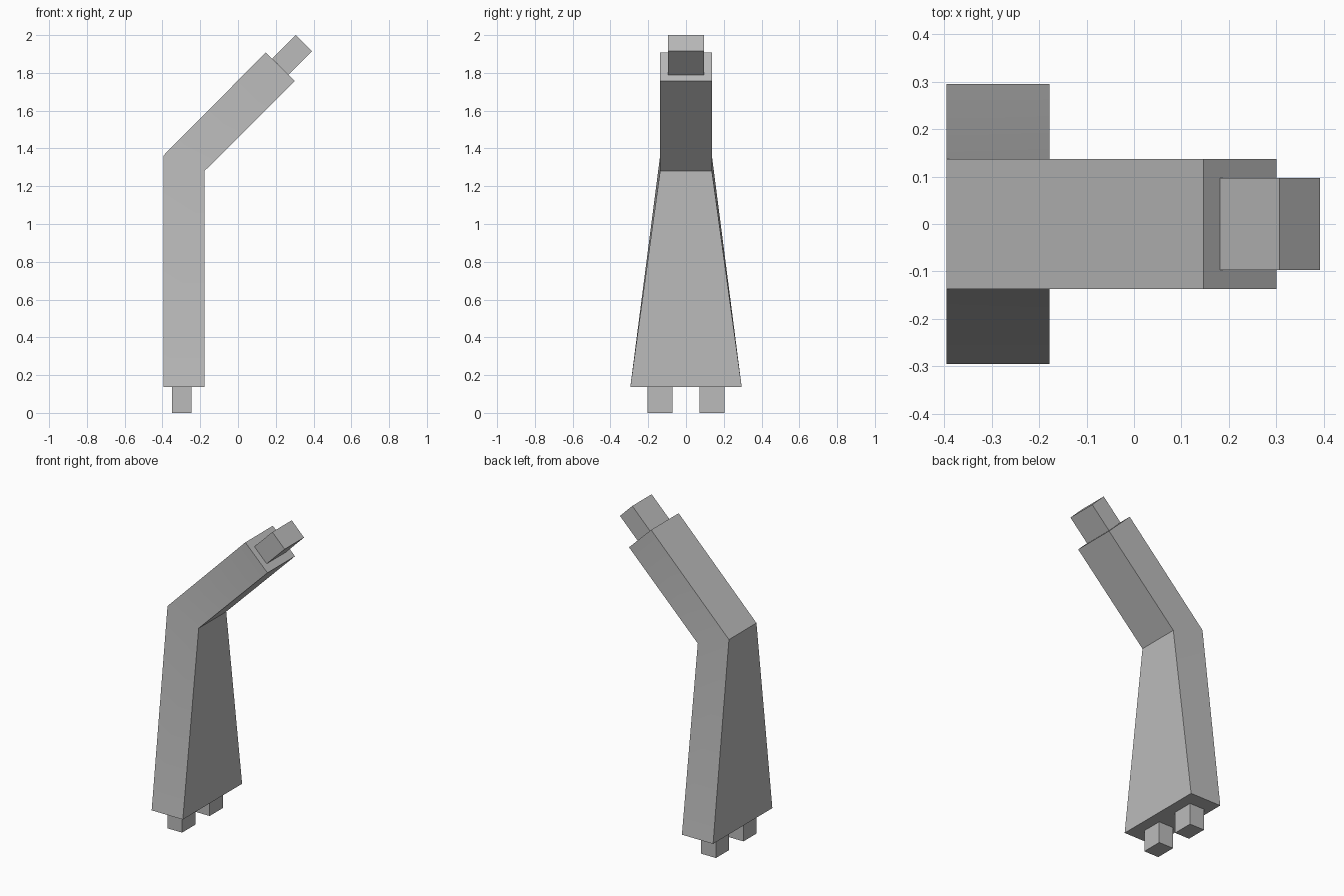
import bpy
import math

cube = bpy.data.objects.get("Cube")
if cube:
    bpy.data.objects.remove(cube, do_unlink=True)

grey = bpy.data.materials.new("plain grey")
grey.use_nodes = True
grey.diffuse_color = (0.5, 0.5, 0.5, 1)
grey.node_tree.nodes["Principled BSDF"].inputs["Base Color"].default_value = (0.5, 0.5, 0.5, 1)


def loft(name, sections):
    """Join rectangles given as (back x, back z, front x, front z, half width)."""
    verts, faces = [], []
    for bx, bz, fx, fz, w in sections:
        verts += [(bx, -w, bz), (fx, -w, fz), (fx, w, fz), (bx, w, bz)]
    for s in range(len(sections) - 1):
        a = 4 * s
        for i in range(4):
            j = (i + 1) % 4
            faces.append((a + i, a + j, a + 4 + j, a + 4 + i))
    n = len(verts)
    faces += [(3, 2, 1, 0), (n - 4, n - 3, n - 2, n - 1)]
    mesh = bpy.data.meshes.new(name)
    mesh.from_pydata(verts, [], faces)
    mesh.materials.append(grey)
    obj = bpy.data.objects.new(name, mesh)
    bpy.context.collection.objects.link(obj)
    return obj


def box(name, location, size, tilt=0):
    bpy.ops.mesh.primitive_cube_add(size=1, location=location, rotation=(0, tilt, 0))
    obj = bpy.context.object
    obj.name = name
    obj.scale = size
    obj.data.materials.append(grey)


# Tapered lower body bending into the leaning upper body
body = loft("bent_body", [
    (-0.395, 0.136, -0.178, 0.136, 0.295),
    (-0.395, 1.362, -0.178, 1.28, 0.137),
    (0.147, 1.908, 0.301, 1.757, 0.137),
])
bpy.ops.object.select_all(action="DESELECT")
bpy.context.view_layer.objects.active = body
body.select_set(True)
bpy.ops.object.shade_smooth_by_angle(angle=math.radians(30))

# Block on the end of the leaning part
box("head_block", (0.287, 0, 1.895), (0.121, 0.193, 0.177), math.radians(45))

# Two square feet
for side, y in (("left", 0.137), ("right", -0.137)):
    box(side + "_foot", (-0.299, y, 0.069), (0.103, 0.132, 0.138))
